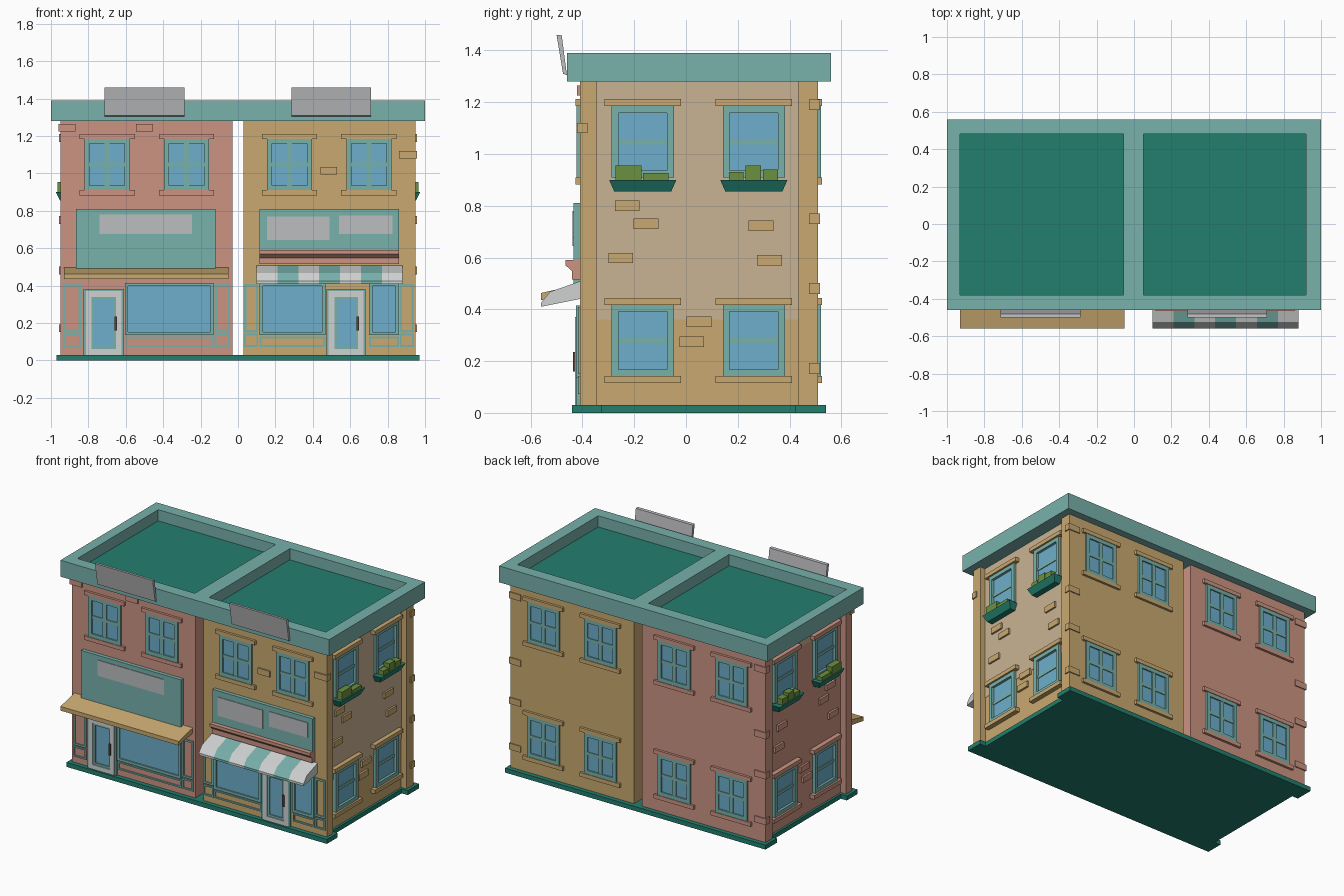
import bpy, bmesh

if "Cube" in bpy.data.objects:
    bpy.data.objects.remove(bpy.data.objects["Cube"])

# ---- colours ----
def lin(c):
    c /= 255
    return c / 12.92 if c <= 0.04045 else ((c + 0.055) / 1.055) ** 2.4

COLOURS = {
    "teal": (120, 177, 171), "dark_green": (35, 126, 110), "tan": (201, 169, 112),
    "pale_tan": (201, 179, 148), "pink": (203, 148, 130), "glass": (109, 175, 204),
    "white": (208, 210, 210), "grey": (188, 189, 191), "leaf_green": (108, 145, 62),
    "dark_brown": (92, 68, 60)}
MATS = {}
for n, rgb in COLOURS.items():
    MATS[n] = bpy.data.materials.new(n)
    MATS[n].diffuse_color = (*[lin(c) for c in rgb], 1)
KEYS = list(COLOURS)
parts = {}

# ---- helpers ----
def prism(part, ring_a, ring_b, mat):
    """Solid between two matching rings of points."""
    bm = parts.setdefault(part, bmesh.new())
    a = [bm.verts.new(p) for p in ring_a]
    b = [bm.verts.new(p) for p in ring_b]
    n = len(a)
    faces = [bm.faces.new(a), bm.faces.new(b[::-1])]
    faces += [bm.faces.new((a[i], b[i], b[(i + 1) % n], a[(i + 1) % n])) for i in range(n)]
    for f in faces:
        f.material_index = KEYS.index(mat)

def box(part, x0, x1, y0, y1, z0, z1, mat):
    ring = [(x0, y0), (x1, y0), (x1, y1), (x0, y1)]
    prism(part, [(x, y, z0) for x, y in ring], [(x, y, z1) for x, y in ring], mat)

def extrude_x(part, profile, x0, x1, mat):
    prism(part, [(x0, y, z) for y, z in profile], [(x1, y, z) for y, z in profile], mat)

PLACE = {"front": lambda u, d, z: (u, -0.41 - d, z), "back": lambda u, d, z: (u, 0.51 + d, z),
         "right": lambda u, d, z: (0.91 + d, u, z), "left": lambda u, d, z: (-0.91 - d, u, z)}

def slab(part, side, u0, u1, z0, z1, d, mat, d0=0.0):
    """Box standing proud of one wall by d."""
    P = PLACE[side]
    ring = [(u0, z0), (u1, z0), (u1, z1), (u0, z1)]
    prism(part, [P(u, d0, z) for u, z in ring], [P(u, d, z) for u, z in ring], mat)

def frame(part, side, u0, u1, z0, z1, w, d, mat):
    """Rectangular border of width w."""
    slab(part, side, u0, u0 + w, z0, z1, d, mat)
    slab(part, side, u1 - w, u1, z0, z1, d, mat)
    slab(part, side, u0 + w, u1 - w, z0, z0 + w, d, mat)
    slab(part, side, u0 + w, u1 - w, z1 - w, z1, d, mat)

def window(side, c, z0, trim, cross, sill=True):
    part, z1, d = side + "_windows", z0 + 0.275, 0.012 if cross else 0.02
    frame(part, side, c - 0.12, c + 0.12, z0, z1, 0.026, d, "teal")
    slab(part, side, c - 0.094, c + 0.094, z0 + 0.026, z1 - 0.026, 0.003, "glass")
    zm = z0 + 0.137
    slab(part, side, c - 0.094, c + 0.094, zm - 0.01, zm + 0.01, 0.008, "teal")
    if cross:
        slab(part, side, c - 0.014, c + 0.014, z0 + 0.026, z1 - 0.026, 0.01, "teal")
    t = 0.016 if cross else 0.032
    slab(side + "_lintels", side, c - 0.148, c + 0.148, z1, z1 + 0.027, t, trim)
    if sill:
        slab(side + "_sills", side, c - 0.148, c + 0.148, z0 - 0.027, z0, t, trim)

def planter(side, c, plants):
    P = PLACE[side]
    def ring(h, d, z):
        return [P(c - h, 0, z), P(c + h, 0, z), P(c + h, d, z), P(c - h, d, z)]
    prism(side + "_planters", ring(0.11, 0.042, 0.855), ring(0.13, 0.064, 0.9), "dark_green")
    for u0, u1, h in plants:
        slab(side + "_plants", side, c + u0, c + u1, 0.9, 0.9 + h, 0.056, "leaf_green", 0.014)

# ---- base, walls and corner pilasters ----
box("base", -0.925, 0.925, -0.44, 0.54, 0, 0.03, "dark_green")
for s, col, side in ((-1, "pink", "left"), (1, "tan", "right")):
    box(side + "_building", s * 0.03, s * 0.91, -0.41, 0.51, 0.03, 1.28, col)
    for y0, y1, b0, b1 in ((-0.41, -0.345, -0.44, -0.325), (0.435, 0.51, 0.42, 0.54)):
        box("corner_pilasters", s * 0.91, s * 0.95, y0, y1, 0.03, 1.28, col)
        box("base", s * 0.925, s * 0.97, b0, b1, 0, 0.03, "dark_green")
    slab("pale_side_walls", side, -0.345, 0.435, 0.36 if s > 0 else 1.17, 1.28, 0.002, "pale_tan")

    # side windows, planters, loose bricks
    for c, plants in ((-0.167, ((-0.105, -0.005, 0.055), (0, 0.1, 0.026))),
                      (0.262, ((-0.095, -0.04, 0.03), (-0.032, 0.028, 0.055), (0.035, 0.093, 0.04)))):
        window(side, c, 0.91, col, False, False)
        window(side, c, 0.142, col, False)
        planter(side, c, plants)
    for y, z in ((-0.227, 0.8), (-0.155, 0.73), (0.29, 0.723), (-0.252, 0.598),
                 (0.322, 0.59), (0.05, 0.352), (0.022, 0.275)):
        slab(side + "_bricks", side, y - 0.048, y + 0.048, z - 0.02, z + 0.02, 0.014, col)

    # front and back windows, rear corner bricks
    for c in (0.275, 0.7):
        window("front", s * c, 0.91, col, True)
        window("back", s * c, 0.91, col, True)
        window("back", s * c, 0.142, col, True)
    for z in (1.19, 0.75, 0.48, 0.172):
        box("corner_bricks", s * 0.87, s * 0.957, 0.475, 0.517, z - 0.021, z + 0.021, col)

# front bricks
box("corner_bricks", -0.96, -0.87, -0.42, -0.38, 1.225, 1.265, "pink")
box("corner_bricks", 0.86, 0.957, -0.42, -0.38, 1.08, 1.12, "tan")
slab("front_bricks", "front", -0.545, -0.455, 1.225, 1.265, 0.01, "pink")
slab("front_bricks", "front", 0.44, 0.53, 0.995, 1.035, 0.01, "tan")

# ---- cornice, parapets and sunken roofs ----
box("cornice", -1, 1, -0.46, 0.56, 1.28, 1.31, "teal")
for y0, y1 in ((-0.46, -0.38), (0.48, 0.56)):
    box("cornice", -1, 1, y0, y1, 1.31, 1.39, "teal")
for x0, x1 in ((-1, -0.93), (-0.055, 0.05), (0.92, 1)):
    box("cornice", x0, x1, -0.38, 0.48, 1.31, 1.39, "teal")
for x0, x1 in ((-0.93, -0.055), (0.05, 0.92)):
    box("roof", x0, x1, -0.38, 0.48, 1.31, 1.315, "dark_green")

# tilted roof signs
for x0, x1 in ((-0.715, -0.285), (0.285, 0.71)):
    extrude_x("roof_signs", [(-0.475, 1.31), (-0.46, 1.305), (-0.48, 1.458), (-0.5, 1.46)], x0, x1, "grey")

# ---- shop signs ----
slab("left_shop_sign", "front", -0.865, -0.12, 0.49, 0.81, 0.025, "teal")
slab("left_shop_sign", "front", -0.74, -0.245, 0.675, 0.78, 0.029, "grey", 0.025)
slab("right_shop_sign", "front", 0.115, 0.86, 0.59, 0.81, 0.025, "teal")
slab("right_shop_sign", "front", 0.155, 0.49, 0.645, 0.77, 0.029, "grey", 0.025)
slab("right_shop_sign", "front", 0.54, 0.825, 0.675, 0.775, 0.029, "grey", 0.025)
extrude_x("sign_moulding", [(-0.41, 0.515), (-0.44, 0.515), (-0.44, 0.548), (-0.465, 0.57),
                            (-0.465, 0.59), (-0.41, 0.59)], 0.115, 0.86, "pink")

# ---- awnings ----
extrude_x("left_awning", [(-0.56, 0.435), (-0.56, 0.463), (-0.41, 0.497), (-0.41, 0.46)],
          -0.93, -0.05, "tan")
stripe = 0.78 / 7
for i in range(7):
    extrude_x("striped_awning", [(-0.56, 0.41), (-0.56, 0.425), (-0.525, 0.468), (-0.41, 0.508), (-0.41, 0.44)],
              0.1 + i * stripe, 0.1 + (i + 1) * stripe, "teal" if i % 2 else "white")

# ---- shopfronts ----
def door(x0, x1):
    frame("door_frames", "front", x0, x1, 0.03, 0.382, 0.012, 0.014, "teal")
    frame("door_frames", "front", x0 + 0.012, x1 - 0.012, 0.03, 0.37, 0.03, 0.018, "white")
    frame("doors", "front", x0 + 0.042, x1 - 0.042, 0.06, 0.34, 0.014, 0.012, "teal")
    slab("doors", "front", x0 + 0.056, x1 - 0.056, 0.074, 0.326, 0.004, "glass")
    slab("door_handles", "front", x1 - 0.05, x1 - 0.036, 0.16, 0.235, 0.027, "dark_brown")

def shop_window(x0, x1):
    frame("shop_windows", "front", x0, x1, 0.135, 0.415, 0.018, 0.014, "teal")
    slab("shop_windows", "front", x0 + 0.018, x1 - 0.018, 0.153, 0.397, 0.004, "glass")
    frame("shop_panels", "front", x0, x1, 0.072, 0.127, 0.01, 0.007, "teal")

def side_panel(x0, x1):
    frame("shop_panels", "front", x0, x1, 0.15, 0.408, 0.013, 0.007, "teal")
    frame("shop_panels", "front", x0, x1, 0.072, 0.143, 0.01, 0.007, "teal")

door(-0.825, -0.61)
door(0.473, 0.683)
for a, b in ((-0.605, -0.13), (0.115, 0.467), (0.7, 0.86)):
    shop_window(a, b)
for a, b in ((-0.935, -0.84), (-0.125, -0.043), (0.033, 0.108), (0.865, 0.94)):
    side_panel(a, b)

# ---- turn the collected parts into objects ----
for name, bm in parts.items():
    bmesh.ops.recalc_face_normals(bm, faces=bm.faces)
    used = sorted({f.material_index for f in bm.faces})
    for f in bm.faces:
        f.material_index = used.index(f.material_index)
    me = bpy.data.meshes.new(name)
    bm.to_mesh(me)
    bm.free()
    for k in used:
        me.materials.append(MATS[KEYS[k]])
    bpy.context.collection.objects.link(bpy.data.objects.new(name, me))

for m in bpy.data.materials:
    if m.users and not m.is_grease_pencil:
        m.use_nodes = True
        m.node_tree.nodes["Principled BSDF"].inputs["Base Color"].default_value = m.diffuse_color
